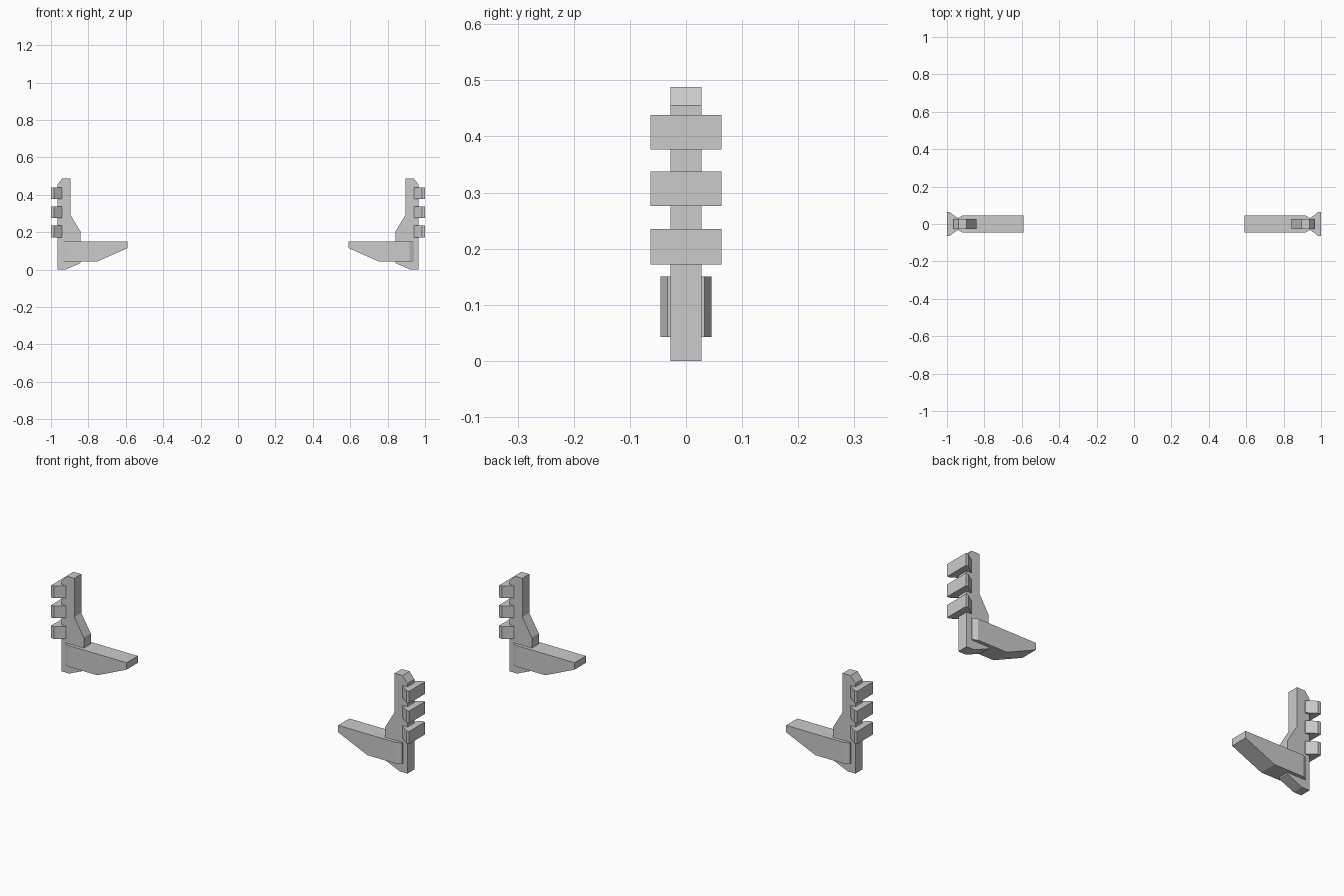
import bpy, bmesh

if "Cube" in bpy.data.objects:
    bpy.data.objects.remove(bpy.data.objects["Cube"])


def finish(name, bm):
    bmesh.ops.recalc_face_normals(bm, faces=bm.faces)
    mesh = bpy.data.meshes.new(name)
    bm.to_mesh(mesh)
    bm.free()
    obj = bpy.data.objects.new(name, mesh)
    bpy.context.collection.objects.link(obj)
    # opposite bracket comes from mirroring across x = 0
    obj.modifiers.new("mirror", 'MIRROR').use_axis[0] = True
    obj.modifiers["mirror"].use_mirror_merge = False
    return obj


def loft(name, sections):
    """Join matching closed sections into a capped solid."""
    bm = bmesh.new()
    rings = [[bm.verts.new(p) for p in s] for s in sections]
    n = len(rings[0])
    for a, b in zip(rings, rings[1:]):
        for i in range(n):
            j = (i + 1) % n
            bm.faces.new((a[i], a[j], b[j], b[i]))
    bm.faces.new(rings[0])
    bm.faces.new(rings[-1])
    return finish(name, bm)


# upright plate: xz profile through its thickness
plate = [(0.966, 0), (0.966, 0.455), (0.939, 0.488), (0.895, 0.488),
         (0.895, 0.292), (0.842, 0.203), (0.842, 0.035), (0.923, 0)]
loft("upright_plate", [[(x, y, z) for x, z in plate] for y in (-0.028, 0.028)])

# inward arm: rectangular sections (x, half width, bottom), chamfered outer end
arm = [(0.94, 0.033, 0.043), (0.917, 0.045, 0.043),
       (0.754, 0.045, 0.043), (0.591, 0.045, 0.115)]
loft("arm", [[(x, -w, b), (x, w, b), (x, w, 0.15), (x, -w, 0.15)]
             for x, w, b in arm])

# three flared clips on the outer edge: xy profile through their height
clip = [(1.0, -0.063), (1.0, 0.063), (0.985, 0.063),
        (0.94, 0.03), (0.94, -0.03), (0.985, -0.063)]
for i, (z0, z1) in enumerate([(0.172, 0.235), (0.276, 0.338), (0.377, 0.438)]):
    loft(f"clip_{i + 1}", [[(x, y, z) for x, y in clip] for z in (z0, z1)])
